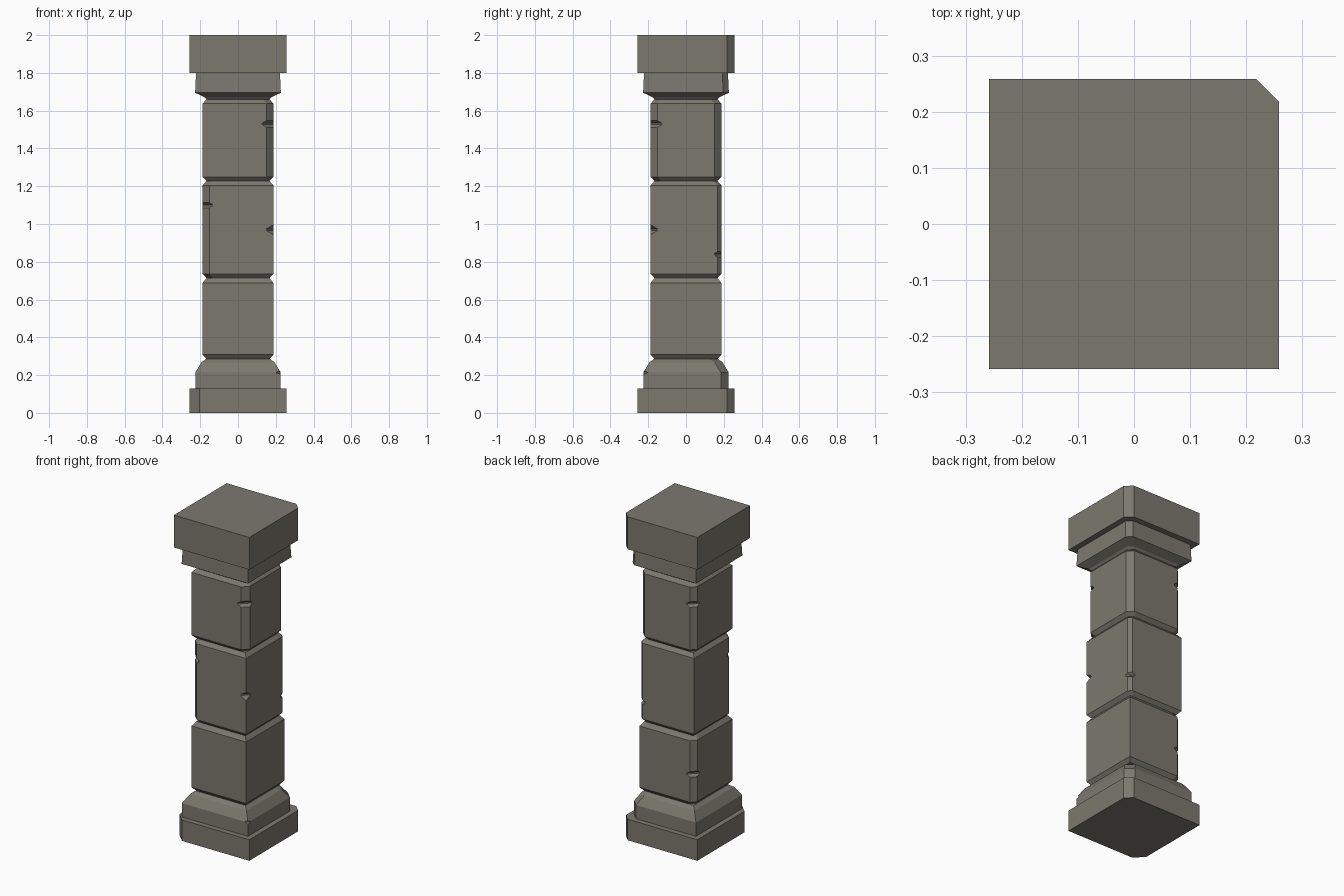
import bpy, bmesh
from mathutils import Vector

if "Cube" in bpy.data.objects:
    bpy.data.objects.remove(bpy.data.objects["Cube"])

CORNERS = [(1, 1), (-1, 1), (-1, -1), (1, -1)]

# Dark warm grey stone
STONE = bpy.data.materials.new("dark_stone")
STONE.diffuse_color = (0.2, 0.19, 0.157, 1)
STONE.use_nodes = True
STONE.node_tree.nodes["Principled BSDF"].inputs["Base Color"].default_value = STONE.diffuse_color


def ring(half, z, chips):
    """Square outline, with listed corners cut off by the given amount."""
    pts = []
    for i, (sx, sy) in enumerate(CORNERS):
        c = chips.get((sx, sy), 0)
        if c:
            a = Vector((sx * half, sy * (half - c), z))
            b = Vector((sx * (half - c), sy * half, z))
            pts += [a, b] if i % 2 == 0 else [b, a]
        else:
            pts.append(Vector((sx * half, sy * half, z)))
    return pts


def make_object(name, bm):
    bmesh.ops.recalc_face_normals(bm, faces=bm.faces)
    mesh = bpy.data.meshes.new(name)
    bm.to_mesh(mesh)
    bm.free()
    mesh.materials.append(STONE)
    obj = bpy.data.objects.new(name, mesh)
    bpy.context.collection.objects.link(obj)
    return obj


def stone(name, profile, chips):
    """Loft square rings through (z, half width) pairs."""
    bm = bmesh.new()
    rings = [[bm.verts.new(p) for p in ring(h, z, chips)] for z, h in profile]
    n = len(rings[0])
    for low, up in zip(rings, rings[1:]):
        for i in range(n):
            j = (i + 1) % n
            bm.faces.new((low[i], low[j], up[j], up[i]))
    bm.faces.new(rings[0][::-1])
    bm.faces.new(rings[-1])
    return make_object(name, bm)


def nick(obj, corner, z, face, reach, height=0.022):
    """Cut a V notch into a corner, reaching in to `reach` on the face."""
    d = Vector((*corner, 0)).normalized()
    t = Vector((-d.y, d.x, 0))
    tip = (face + reach) / 2 ** 0.5
    bm = bmesh.new()
    for s in (-0.15, 0.15):
        for r, h in ((0, -0.004), (0, 0.004), (0.06, -height * 2.5), (0.06, height * 2.5)):
            bm.verts.new(d * (tip + r) + t * s + Vector((0, 0, z + h)))
    bmesh.ops.convex_hull(bm, input=bm.verts)
    cutter = make_object("nick_cutter", bm)
    cutter.hide_render = True
    mod = obj.modifiers.new("nick", 'BOOLEAN')
    mod.operation = 'DIFFERENCE'
    mod.solver = 'EXACT'
    mod.object = cutter
    bpy.context.view_layer.objects.active = obj
    bpy.ops.object.modifier_apply(modifier=mod.name)
    bpy.data.objects.remove(cutter)


BR, BL, FL, FR = CORNERS

# Base: plinth and sloped moulding
stone("plinth", [(0, 0.258), (0.13, 0.258)], {BR: 0.04, FL: 0.055})
base = stone("base_moulding",
             [(0.13, 0.226), (0.215, 0.226), (0.268, 0.193), (0.285, 0.17)], {BR: 0.042})
nick(base, FR, 0.215, 0.226, 0.205, 0.012)

# Shaft: three pillow-edged blocks with chipped corners
W, G = 0.187, 0.167
lower = stone("shaft_lower", [(0.285, G), (0.308, W), (0.688, W), (0.714, G)], {BL: 0.03})
middle = stone("shaft_middle", [(0.714, G), (0.736, W), (1.205, W), (1.228, G)],
               {FL: 0.035, BR: 0.02})
upper = stone("shaft_upper", [(1.228, G), (1.25, W), (1.638, W), (1.66, G)],
              {FR: 0.035, BR: 0.035, BL: 0.03})
nick(lower, BL, 0.48, W, 0.135)
nick(middle, FL, 1.10, W, 0.135)
nick(middle, FR, 0.97, W, 0.15)
nick(middle, BR, 0.84, W, 0.15)
nick(upper, FR, 1.53, W, 0.128)
nick(upper, BL, 1.53, W, 0.135)

# Capital: flared neck and top slab
stone("capital_neck", [(1.66, G), (1.672, 0.178), (1.695, 0.227), (1.80, 0.222)], {BR: 0.03})
stone("capital_slab", [(1.80, 0.258), (2.0, 0.258)], {BR: 0.04})
